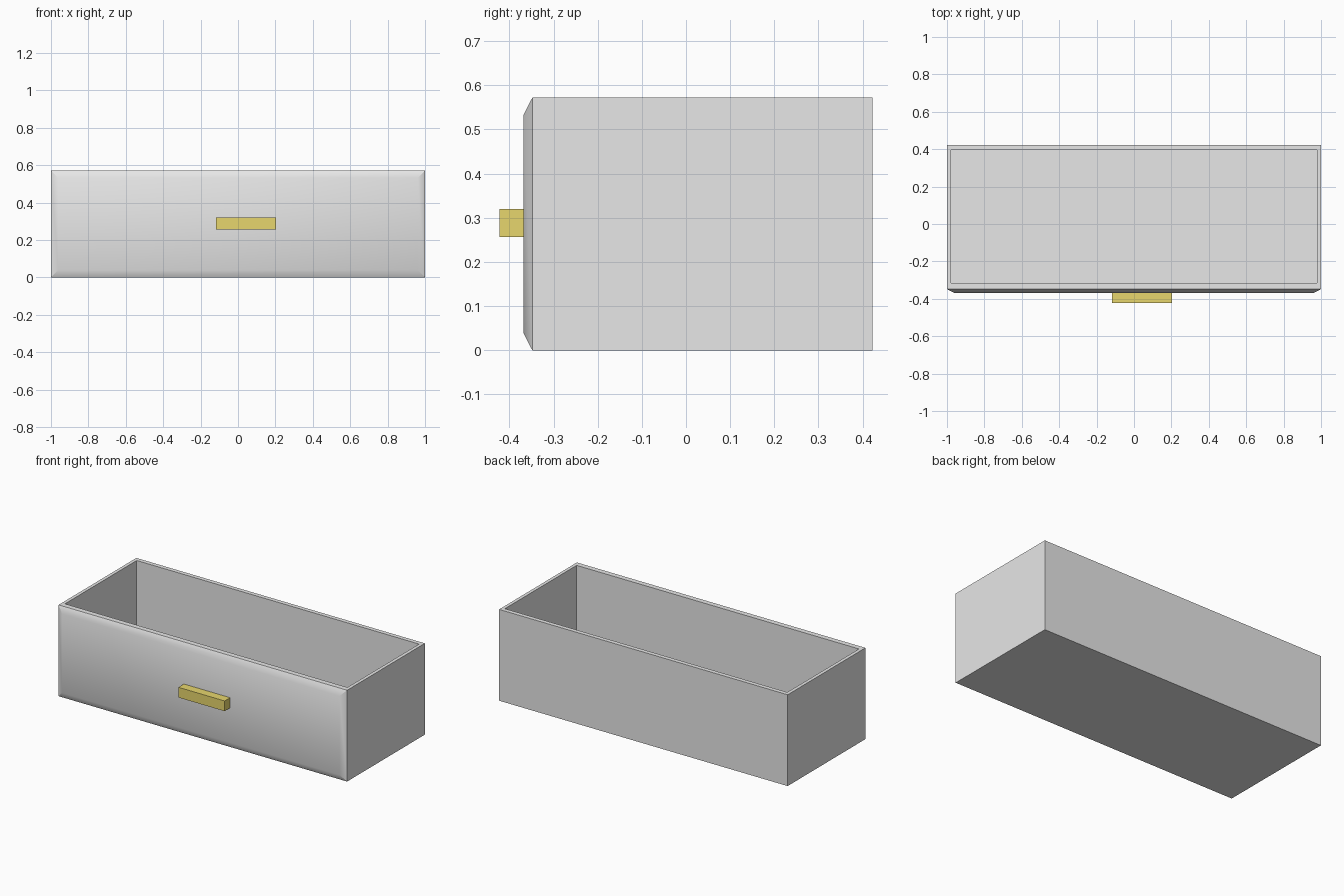
import bpy, bmesh
from mathutils import Vector

if "Cube" in bpy.data.objects:
    bpy.data.objects.remove(bpy.data.objects["Cube"])


def material(name, color):
    mat = bpy.data.materials.new(name)
    mat.use_nodes = True
    mat.diffuse_color = color
    mat.node_tree.nodes["Principled BSDF"].inputs["Base Color"].default_value = color
    return mat


def box(bm, low, high):
    low, high = Vector(low), Vector(high)
    verts = bmesh.ops.create_cube(bm, size=1)["verts"]
    for v in verts:
        v.co = (low + high) / 2 + v.co * (high - low)


def facing(bm, direction):
    bm.normal_update()
    return max(bm.faces, key=lambda f: f.normal.dot(Vector(direction)))


def finish(bm, name, mat):
    mesh = bpy.data.meshes.new(name)
    bm.to_mesh(mesh)
    bm.free()
    mesh.materials.append(mat)
    obj = bpy.data.objects.new(name, mesh)
    bpy.context.collection.objects.link(obj)
    return obj


grey = material("grey", (0.8, 0.8, 0.8, 1))
brass = material("brass", (0.94, 0.79, 0.18, 1))

# Drawer box with a raised, softly shaded front panel
bm = bmesh.new()
box(bm, (-1, -0.348, 0), (1, 0.422, 0.572))
front = facing(bm, (0, -1, 0))
bmesh.ops.inset_region(bm, faces=[front], thickness=0.055, depth=0.02)

# Open compartment: inset the top, then push it down to the floor
top = facing(bm, (0, 0, 1))
bmesh.ops.inset_region(bm, faces=[top], thickness=0.03)
for v in top.verts:
    v.co.y = -0.315 if v.co.y < 0 else 0.395
rim = bmesh.ops.extrude_face_region(bm, geom=[top])
bmesh.ops.delete(bm, geom=[top], context="FACES_ONLY")
for v in rim["geom"]:
    if isinstance(v, bmesh.types.BMVert):
        v.co.z = 0.03
bmesh.ops.recalc_face_normals(bm, faces=bm.faces)
drawer = finish(bm, "drawer_box", grey)
bpy.ops.object.select_all(action="DESELECT")
drawer.select_set(True)
bpy.context.view_layer.objects.active = drawer
bpy.ops.object.shade_smooth_by_angle()

# Bar handle
bm = bmesh.new()
box(bm, (-0.117, -0.422, 0.256), (0.203, -0.362, 0.32))
finish(bm, "handle", brass)
